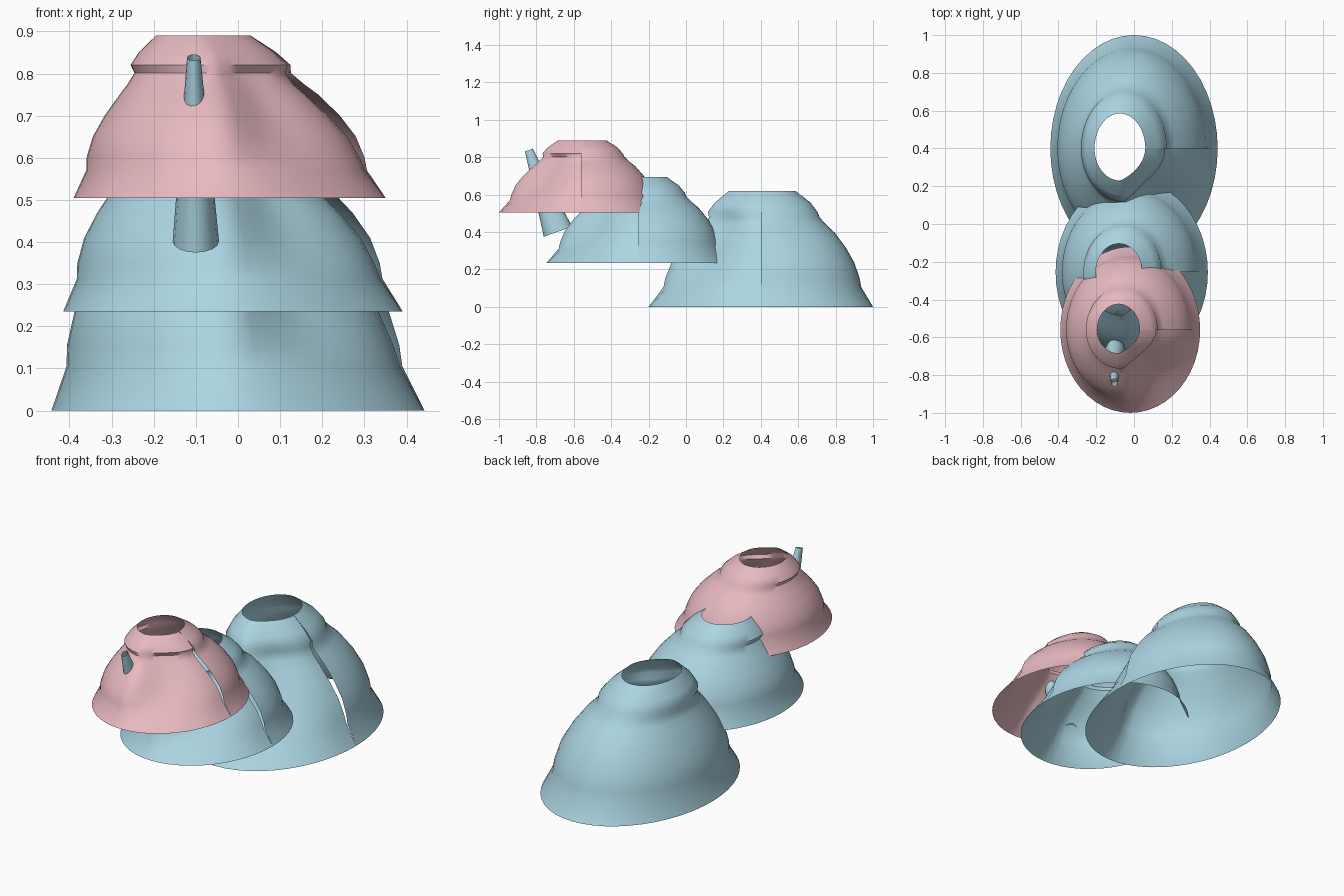
import bpy, bmesh, math
from mathutils import Vector

if "Cube" in bpy.data.objects:
    bpy.data.objects.remove(bpy.data.objects["Cube"])


def material(name, rgb):
    m = bpy.data.materials.new(name)
    m.diffuse_color = (*rgb, 1)
    m.use_nodes = True
    m.node_tree.nodes["Principled BSDF"].inputs["Base Color"].default_value = m.diffuse_color
    return m


BLUE = material("pale_blue", (0.41, 0.67, 0.77))
PINK = material("pale_pink", (0.80, 0.49, 0.53))

# Shell profile: height, left, right, front, back, front-right dent, seam gap
PROFILE = [
    (0.00, 0.443, 0.443, 0.600, 0.600, 0.00, 0.000),
    (0.17, 0.407, 0.390, 0.520, 0.537, 0.10, 0.006),
    (0.25, 0.406, 0.383, 0.510, 0.528, 0.18, 0.014),
    (0.38, 0.388, 0.358, 0.478, 0.500, 0.28, 0.025),
    (0.51, 0.354, 0.312, 0.422, 0.455, 0.31, 0.034),
    (0.64, 0.311, 0.250, 0.350, 0.395, 0.30, 0.036),
    (0.70, 0.290, 0.212, 0.312, 0.355, 0.28, 0.030),
    (0.77, 0.270, 0.174, 0.277, 0.315, 0.24, 0.014),
    (0.82, 0.281, 0.173, 0.282, 0.302, 0.19, 0.008),
    (0.90, 0.257, 0.131, 0.245, 0.265, 0.15, 0.004),
    (1.00, 0.209, 0.060, 0.170, 0.185, 0.10, 0.000),
]
SEGMENTS = 48


def finish(bm, name, mat, angle):
    me = bpy.data.meshes.new(name)
    bm.to_mesh(me)
    bm.free()
    ob = bpy.data.objects.new(name, me)
    bpy.context.collection.objects.link(ob)
    me.materials.append(mat)
    bpy.context.view_layer.objects.active = ob
    ob.select_set(True)
    bpy.ops.object.shade_smooth_by_angle(angle=math.radians(angle))
    ob.select_set(False)
    return ob


def skin(bm, rings, closed):
    n = len(rings[0])
    for a, b in zip(rings, rings[1:]):
        for i in range(n if closed else n - 1):
            j = (i + 1) % n
            bm.faces.new((a[i], a[j], b[j], b[i]))


def shell(name, mat, centre, scale):
    """Open dome with a split seam on the right and a hollow in the front right."""
    bm = bmesh.new()
    rings = []
    for t, left, right, front, back, dent, gap in PROFILE:
        cx, rx = (right - left) / 2, (right + left) / 2
        ring = []
        for i in range(SEGMENTS + 1):
            a = 2 * math.pi * i / SEGMENTS
            f = 1
            u = i / SEGMENTS * 4 - 3
            if u > 0:
                u = min(u, 1)
                wave = max(0, math.sin(math.pi * u ** 0.75))
                f = 1 - dent * wave ** 1.4 - gap / rx * u ** 3
            x = cx + rx * math.cos(a) * f
            y = (back if math.sin(a) > 0 else front) * math.sin(a) * f
            ring.append(bm.verts.new((centre[0] + x * scale[0],
                                      centre[1] + y * scale[1],
                                      centre[2] + t * scale[2])))
        rings.append(ring)
    skin(bm, rings, False)
    return finish(bm, name, mat, 50)


# Three overlapping shells, stepping up towards the front
shell("large_rear_shell", BLUE, (0, 0.40, 0), (1, 1, 0.62))
shell("middle_shell", BLUE, (-0.012, -0.255, 0.235), (0.91, 0.817, 0.46))
shell("small_front_shell", PINK, (-0.02, -0.56, 0.505), (0.836, 0.733, 0.385))

# Slanted tapered tube passing through the front shell
bm = bmesh.new()
low, high = Vector((-0.10, -0.685, 0.402)), Vector((-0.105, -0.84, 0.838))
axis = (high - low).normalized()
side = Vector((1, 0, 0))
depth = axis.cross(side).normalized()
rings = []
for k in range(5):
    s = k / 4
    rx, ry = 0.055 + (0.016 - 0.055) * s, 0.08 + (0.022 - 0.08) * s
    c = low.lerp(high, s)
    rings.append([bm.verts.new(c + side * rx * math.cos(a) + depth * ry * math.sin(a))
                  for a in (2 * math.pi * i / 16 for i in range(16))])
skin(bm, rings, True)
finish(bm, "slanted_tube", BLUE, 40)
